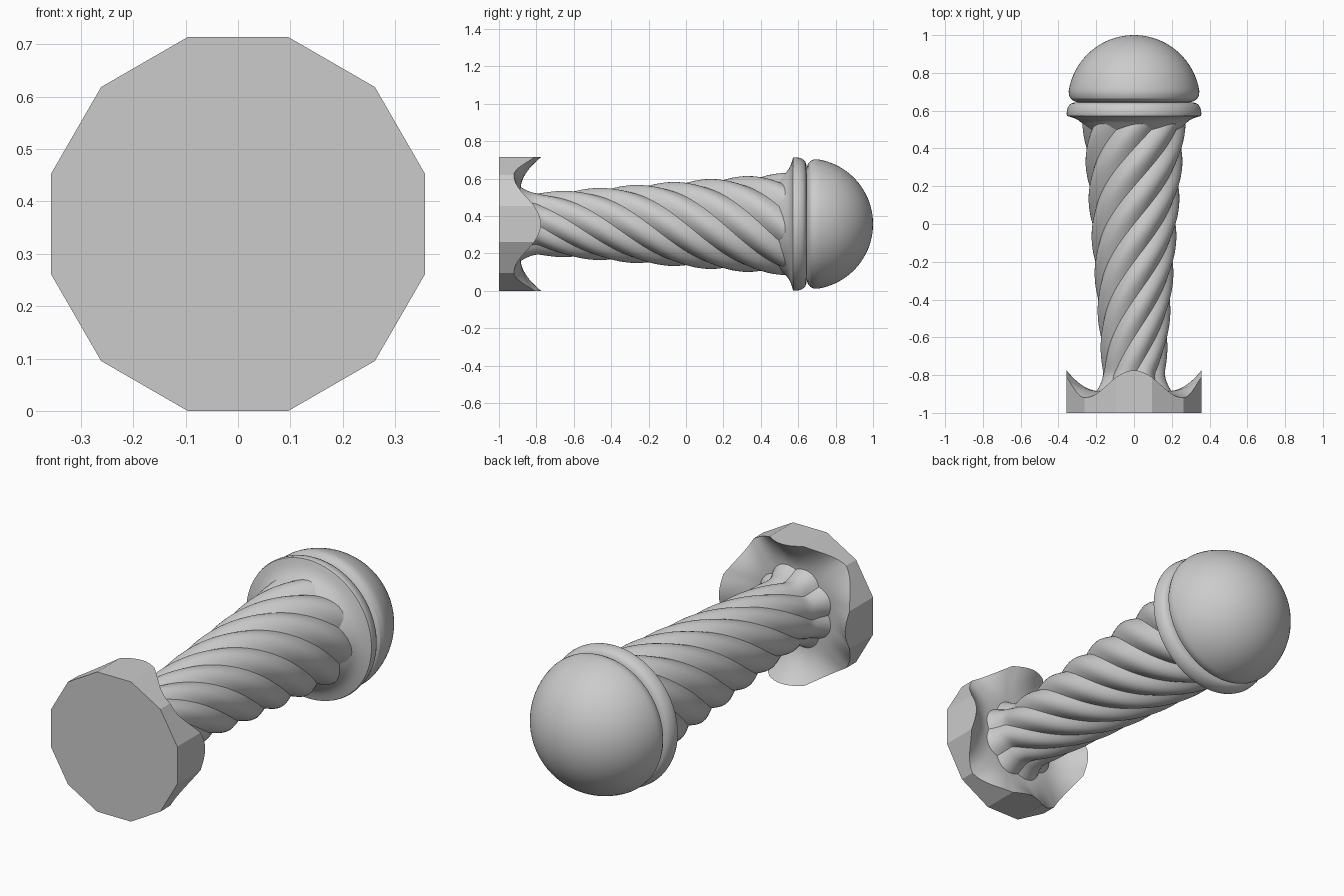
import bpy
import math
from math import sin, cos, pi, radians

CENTRE_Z = 0.357
LOBES = 8
PITCH = 1.6

cube = bpy.data.objects.get("Cube")
if cube:
    bpy.data.objects.remove(cube, do_unlink=True)

grey = bpy.data.materials.new("plain grey")
grey.use_nodes = True
grey.diffuse_color = (0.6, 0.6, 0.6, 1)
grey.node_tree.nodes["Principled BSDF"].inputs["Base Color"].default_value = (0.6, 0.6, 0.6, 1)


def loft(name, rings, angle=25):
    """Skin closed rings of (angle, radius, y) points along the y axis and cap both ends."""
    n = len(rings[0])
    verts = [(r * cos(a), y, CENTRE_Z + r * sin(a)) for ring in rings for a, r, y in ring]
    faces = []
    for k in range(len(rings) - 1):
        for i in range(n):
            j = (i + 1) % n
            faces.append((k * n + i, (k + 1) * n + i, (k + 1) * n + j, k * n + j))
    faces.append(tuple(range(n)))
    faces.append(tuple(reversed(range((len(rings) - 1) * n, len(rings) * n))))
    mesh = bpy.data.meshes.new(name)
    mesh.from_pydata(verts, [], faces)
    mesh.materials.append(grey)
    obj = bpy.data.objects.new(name, mesh)
    bpy.context.collection.objects.link(obj)
    bpy.ops.object.select_all(action='DESELECT')
    obj.select_set(True)
    bpy.context.view_layer.objects.active = obj
    bpy.ops.object.shade_smooth_by_angle(angle=radians(angle))
    return obj


def lathe(name, profile, segments=96):
    """Turn a (y, radius) profile around the long axis."""
    rings = [[(2 * pi * i / segments, r, y) for i in range(segments)] for y, r in profile]
    return loft(name, rings)


# Twisted shaft: rounded lobes meeting in sharp grooves, flared at the foot
def shaft_ring(y, steps=10):
    flare = max(0, (-0.76 - y) / 0.12)
    outer = 0.231 + 0.08 * y + 0.045 * flare ** 2
    turn = -2 * pi * max(y, -0.8) / PITCH
    ring = []
    for i in range(LOBES * steps):
        bulge = abs(sin(pi * i / steps))
        ring.append((turn + 2 * pi * i / (LOBES * steps), outer * (0.89 + 0.11 * bulge), y))
    return ring


shaft_rows = 110
loft("twisted_shaft", [shaft_ring(-0.9 + 1.49 * k / shaft_rows) for k in range(shaft_rows + 1)])


# Twelve-sided base with a scalloped hollow facing the shaft
def base_edge(a):
    """Distance from the axis to the twelve-sided outline."""
    return 0.357 / cos((a + pi / 12) % (pi / 6) - pi / 12)


def base_ring(t):
    ring = []
    for i in range(120):
        a = 2 * pi * i / 120
        r = 0.1 + t * (base_edge(a) - 0.1)
        s = max(0, (r - 0.18) / (base_edge(a) - 0.18))
        ring.append((a, r, -0.885 + s * s * (0.0375 + 0.0725 * cos(4 * a))))
    return ring


floor_ring = [(a, r, -1.0) for a, r, y in base_ring(1)]
loft("scalloped_base", [floor_ring] + [base_ring(1 - k / 20) for k in range(21)])

# Flared collar
lathe("collar", [
    (0.48, 0.22), (0.51, 0.255), (0.535, 0.277), (0.55, 0.295), (0.56, 0.315),
    (0.567, 0.336), (0.572, 0.354), (0.582, 0.357), (0.6, 0.355), (0.615, 0.351),
    (0.63, 0.343), (0.638, 0.333), (0.643, 0.318), (0.645, 0.295), (0.645, 0.05)])

# Domed head with a rounded lower rim
rim = [(0.642, 0.05), (0.642, 0.285), (0.646, 0.305), (0.653, 0.322),
       (0.665, 0.337), (0.682, 0.345)]
dome = [(0.65 + 0.35 * sin(t), 0.35 * cos(t))
        for t in [radians(9 + 80.8 * k / 28) for k in range(29)]]
lathe("domed_head", rim + dome)
